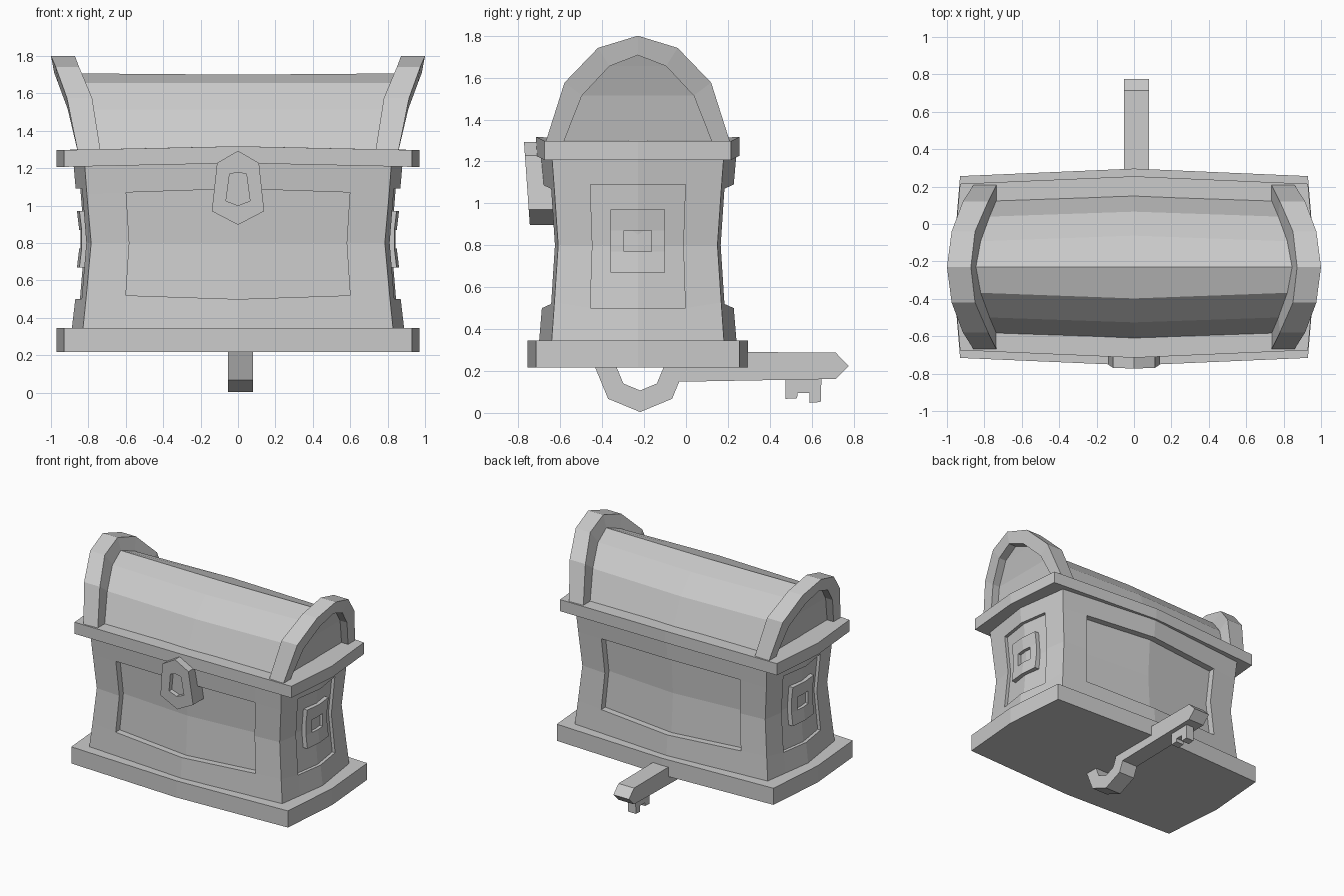
import bpy, bmesh, math
from mathutils import Vector

cube = bpy.data.objects.get("Cube")
if cube:
    bpy.data.objects.remove(cube, do_unlink=True)

CY = -0.23  # chest centre in y

stone = bpy.data.materials.new("plain_grey")
stone.use_nodes = True
GREY = (0.6, 0.6, 0.6, 1)
stone.diffuse_color = GREY
stone.node_tree.nodes["Principled BSDF"].inputs["Base Color"].default_value = GREY


def finish(name, bm):
    bmesh.ops.recalc_face_normals(bm, faces=bm.faces)
    mesh = bpy.data.meshes.new(name)
    bm.to_mesh(mesh)
    bm.free()
    mesh.materials.append(stone)
    obj = bpy.data.objects.new(name, mesh)
    bpy.context.scene.collection.objects.link(obj)


def bridge(bm, loops, cyclic=False, caps=True):
    """Join equal closed loops of points; returns vertex rows and faces."""
    rows = [[bm.verts.new(p) for p in loop] for loop in loops]
    n = len(rows[0])
    pairs = list(zip(rows, rows[1:])) + ([(rows[-1], rows[0])] if cyclic else [])
    faces = [[bm.faces.new((a[j], a[(j + 1) % n], b[(j + 1) % n], b[j]))
              for j in range(n)] for a, b in pairs]
    if caps and not cyclic:
        bm.faces.new(rows[0])
        bm.faces.new(rows[-1])
    return rows, faces


def loft(name, loops, cyclic=False):
    bm = bmesh.new()
    bridge(bm, loops, cyclic)
    finish(name, bm)


def push(bm, faces, offset):
    """Sink a patch of faces, leaving walls around it."""
    new = bmesh.ops.extrude_face_region(bm, geom=faces)["geom"]
    verts = [v for v in new if isinstance(v, bmesh.types.BMVert)]
    bmesh.ops.translate(bm, verts=verts, vec=offset)
    bmesh.ops.delete(bm, geom=[f for f in faces if f.is_valid], context='FACES')


# Base and rim: slabs with bowed sides
def slab(name, w, d, z0, z1, lift):
    def plan(z):
        bow = 0.04
        return [(-w, CY - d, z), (0, CY - d - bow, z + lift), (w, CY - d, z),
                (w + bow, CY, z), (w, CY + d, z), (0, CY + d + bow, z + lift),
                (-w, CY + d, z), (-w - bow, CY, z)]
    loft(name, [plan(z0), plan(z1)])


slab("base", 0.93, 0.486, 0.217, 0.346, 0)
slab("rim", 0.93, 0.445, 1.207, 1.297, 0.02)


# Body: pinched box with bowed walls and sunken panels
def body_ring(z, w, d, tilt):
    bow = 0.06
    ring = []
    for turn in (1, -1):
        for s in (-1, -0.74, 0, 0.74):
            ring.append((turn * s * w, CY - turn * (d + bow * (1 - abs(s))),
                         z + tilt * abs(s)))
        for s in (-1, -0.57, 0, 0.57):
            ring.append((turn * (w + bow * (1 - abs(s))), CY + turn * s * d,
                         z + (tilt if s == -1 else 0)))
    return ring


bm = bmesh.new()
rows, faces = bridge(bm, [body_ring(*r) for r in (
    (0.33, 0.83, 0.412, 0), (0.5, 0.81, 0.398, 0.027), (0.8, 0.785, 0.38, 0),
    (1.09, 0.808, 0.398, -0.027), (1.25, 0.822, 0.412, 0))])
for k, inward in enumerate(((0, 0.05, 0), (-0.025, 0, 0), (0, -0.05, 0), (0.025, 0, 0))):
    push(bm, [faces[r][4 * k + c] for r in (1, 2) for c in (1, 2)], Vector(inward))
finish("body", bm)

# Side plates: curved square plates with a square hollow
for side, label in ((1, "left"), (-1, "right")):
    bm = bmesh.new()
    ys = (-0.13, -0.065, 0, 0.065, 0.13)
    zs = (0.67, 0.77, 0.87, 0.97)
    grid = [[bm.verts.new((side * (0.843 + 0.12 * abs(z - 0.82) - 0.1 * abs(y)), CY + y, z))
             for y in ys] for z in zs]
    cells = [[bm.faces.new((grid[i][j], grid[i][j + 1], grid[i + 1][j + 1], grid[i + 1][j]))
              for j in range(4)] for i in range(3)]
    border = [e for e in bm.edges if e.is_boundary]
    walls = bmesh.ops.extrude_edge_only(bm, edges=border)["geom"]
    bmesh.ops.translate(bm, vec=(-side * 0.07, 0, 0),
                        verts=[v for v in walls if isinstance(v, bmesh.types.BMVert)])
    push(bm, cells[1][1:3], Vector((-side * 0.025, 0, 0)))
    bmesh.ops.holes_fill(bm, edges=[e for e in bm.edges if e.is_boundary])
    finish(label + "_side_plate", bm)

# Lid barrel: half profile as (half depth, height), mirrored to a full arch
INNER = ((0.359, 1.28), (0.267, 1.514), (0.135, 1.655), (0, 1.707))
OUTER = ((0.444, 1.28), (0.35, 1.576), (0.19, 1.742), (0, 1.80))
MIDDLE = ((0.393, 1.28), (0.296, 1.514), (0.168, 1.655), (0, 1.70))


def arch(half):
    return [(-y, z) for y, z in half] + [(y, z) for y, z in half[-2::-1]]


def mirrored(vals):
    return list(vals) + list(vals[-2::-1])


ends = mirrored((0.80, 0.85, 0.90, 0.92))
bm = bmesh.new()
stations = [[(s * x, CY + y, z) for x, (y, z) in zip(ends, arch(half))]
            for s, half in ((-1, INNER), (0, MIDDLE), (1, INNER))]
rows, _ = bridge(bm, stations, caps=False)
for row in (rows[0], rows[-1]):
    for i in range(2):
        bm.faces.new((row[i], row[i + 1], row[5 - i], row[6 - i]))
    bm.faces.new(row[2:5])
finish("lid", bm)

# Lid end arches: flaring outward toward the top
out_far = mirrored((0.855, 0.915, 0.975, 1.0))
out_near = mirrored((0.733, 0.78, 0.85, 0.872))
in_far = mirrored((0.855, 0.91, 0.962, 0.982))
in_near = mirrored((0.733, 0.772, 0.82, 0.845))
for side, label in ((1, "left"), (-1, "right")):
    loft(label + "_lid_arch", [
        [(side * a, CY + yo, zo), (side * b, CY + yo, zo),
         (side * c, CY + yi, zi), (side * d, CY + yi, zi)]
        for a, b, c, d, (yo, zo), (yi, zi)
        in zip(out_far, out_near, in_near, in_far, arch(OUTER), arch(INNER))])


# Lock: slanted hexagonal plate with a sunken keyhole
def lock_loop(pts, depth):
    return [(x, -0.773 + 0.07 * (1.29 - z) + depth, z) for x, z in pts]


plate = ((0, 1.293), (0.112, 1.228), (0.14, 0.97), (0, 0.897), (-0.14, 0.97), (-0.112, 1.228))
hole = ((0, 1.178), (0.045, 1.168), (0.064, 1.025), (0, 1.0), (-0.064, 1.025), (-0.045, 1.168))
loft("lock", [lock_loop(plate, 0.16), lock_loop(plate, 0),
              lock_loop(hole, 0), lock_loop(hole, 0.035)])

# Key: octagonal bow ring, a pointed shaft and thinner teeth under the chest
K0, K1 = -0.054, 0.08
ring = []
for i in range(8):
    c, s = math.cos(i * math.pi / 4), math.sin(i * math.pi / 4)
    ring.append([(x, -0.219 + r * c, 0.22 + r * s)
                 for x, r in ((K0, 0.216), (K1, 0.216), (K1, 0.113), (K0, 0.113))])
loft("key_bow", ring, cyclic=True)

shaft = ((-0.07, 0.148), (0.714, 0.162), (0.776, 0.224), (0.714, 0.288), (-0.07, 0.292))
teeth = ((0.476, 0.18), (0.476, 0.067), (0.53, 0.07), (0.533, 0.095),
         (0.59, 0.095), (0.59, 0.048), (0.643, 0.052), (0.647, 0.18))
loft("key_shaft", [[(x, y, z) for y, z in shaft] for x in (K0, K1)])
loft("key_teeth", [[(x, y, z) for y, z in teeth] for x in (-0.02, 0.046)])
